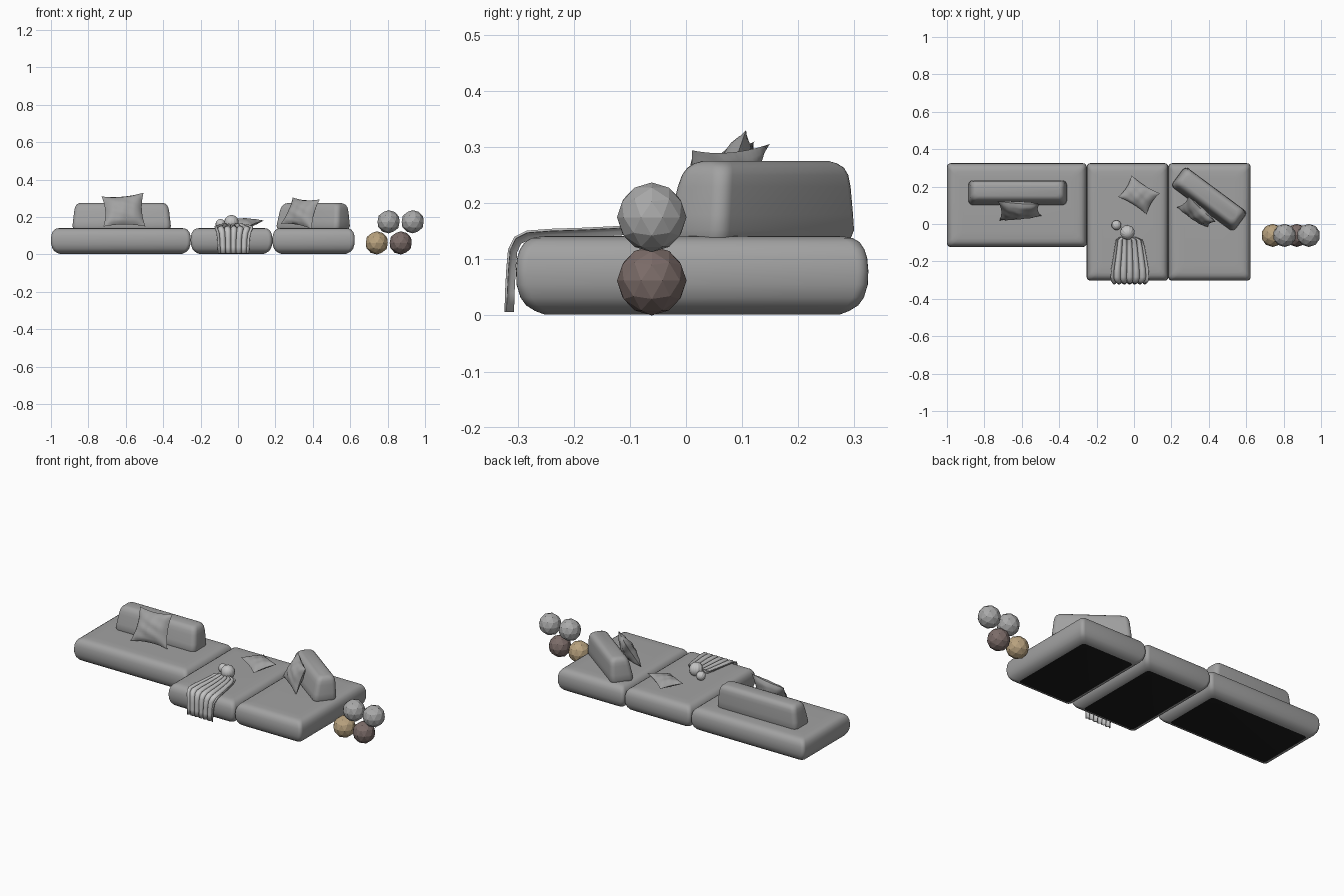
import bpy, bmesh, math
from mathutils import Matrix, Vector

if "Cube" in bpy.data.objects:
    bpy.data.objects.remove(bpy.data.objects["Cube"])


def material(name, rgb):
    m = bpy.data.materials.new(name)
    m.diffuse_color = (*rgb, 1)
    m.use_nodes = True
    m.node_tree.nodes["Principled BSDF"].inputs["Base Color"].default_value = m.diffuse_color
    return m


FABRIC = material("grey fabric", (0.36, 0.36, 0.36))
BASE = material("black underside", (0.012, 0.012, 0.012))
KNIT = material("pale knit", (0.55, 0.55, 0.55))
TAN = material("tan sample", (0.48, 0.36, 0.21))
BROWN = material("brown sample", (0.20, 0.15, 0.14))
GREY = material("light grey sample", (0.40, 0.40, 0.40))


def finish(bm, name, mats, angle=50, matrix=None):
    bmesh.ops.recalc_face_normals(bm, faces=bm.faces)
    me = bpy.data.meshes.new(name)
    bm.to_mesh(me)
    bm.free()
    ob = bpy.data.objects.new(name, me)
    bpy.context.collection.objects.link(ob)
    for m in mats:
        me.materials.append(m)
    if matrix:
        ob.matrix_world = matrix
    if angle:
        bpy.ops.object.select_all(action='DESELECT')
        ob.select_set(True)
        bpy.context.view_layer.objects.active = ob
        bpy.ops.object.shade_smooth_by_angle(angle=math.radians(angle))
    return ob


def cushion(name, hx, hy, rings, radius, mats, matrix):
    """Stack of rounded rectangles; each ring is (inset, z, shift in y)."""
    bm = bmesh.new()
    loops = []
    for inset, z, shift in rings:
        loop = []
        for k, (sx, sy) in enumerate(((1, 1), (-1, 1), (-1, -1), (1, -1))):
            cx, cy = sx * (hx - inset - radius), sy * (hy - inset - radius)
            for i in range(6):
                a = math.pi / 2 * (k + i / 5)
                loop.append(bm.verts.new((cx + radius * math.cos(a),
                                          cy + radius * math.sin(a) + shift, z)))
        loops.append(loop)
    n = len(loops[0])
    for a, b in zip(loops, loops[1:]):
        for i in range(n):
            bm.faces.new((a[i], a[(i + 1) % n], b[(i + 1) % n], b[i]))
    bottom = bm.faces.new(loops[0][::-1])
    bm.faces.new(loops[-1])
    if len(mats) > 1:
        bottom.material_index = 1
    return finish(bm, name, mats, 50, matrix)


def pillow(name, w, h, t, matrix):
    """Pinched square pillow with soft wrinkles running to the corners."""
    bm = bmesh.new()
    N = 16
    sides = []
    for s in (1, -1):
        g = {}
        for i in range(N + 1):
            for j in range(N + 1):
                if s < 0 and (i in (0, N) or j in (0, N)):
                    g[i, j] = sides[0][i, j]
                    continue
                u, v = 2 * i / N - 1, 2 * j / N - 1
                x = u * w / 2 * (1 - 0.13 * (1 - v * v))
                y = v * h / 2 * (1 - 0.13 * (1 - u * u))
                puff = ((1 - u * u) * (1 - v * v)) ** 0.55
                wrinkle = 1 + 0.12 * math.sin(7 * u + 4 * v) * math.sin(5 * v - 3 * u)
                z = s * t / 2 * puff * wrinkle + 0.05 * w * u * v
                g[i, j] = bm.verts.new((x, y, z))
        sides.append(g)
        for i in range(N):
            for j in range(N):
                bm.faces.new((g[i, j], g[i + 1, j], g[i + 1, j + 1], g[i, j + 1]))
    return finish(bm, name, [FABRIC], 60, matrix)


def pose(x, y, z, yaw=0, tilt=0, roll=0):
    r = math.radians
    return (Matrix.Translation((x, y, z)) @ Matrix.Rotation(r(yaw), 4, 'Z')
            @ Matrix.Rotation(r(tilt), 4, 'X') @ Matrix.Rotation(r(roll), 4, 'Z'))


# Seat modules with dark underside
seat_rings = [(0.050, 0.002, 0), (0.034, 0.008, 0), (0.018, 0.018, 0), (0.008, 0.032, 0),
              (0.001, 0.055, 0), (0, 0.08, 0), (0.002, 0.102, 0), (0.007, 0.118, 0),
              (0.016, 0.131, 0), (0.028, 0.138, 0), (0.045, 0.141, 0), (0.08, 0.142, 0)]
for name, x0, x1, y0 in (("left_seat", -1.0, -0.253, -0.123),
                         ("middle_seat", -0.253, 0.184, -0.303),
                         ("right_seat", 0.184, 0.624, -0.303)):
    cushion(name, (x1 - x0) / 2, (0.325 - y0) / 2, seat_rings, 0.02, [FABRIC, BASE],
            pose((x0 + x1) / 2, (0.325 + y0) / 2, 0))

# Back rests, leaning slightly backward
back_rings = [(0.004, 0.138, 0), (0, 0.152, 0), (0.003, 0.18, 0.003), (0.009, 0.23, 0.008),
              (0.013, 0.25, 0.010), (0.019, 0.263, 0.011), (0.028, 0.271, 0.011),
              (0.038, 0.275, 0.011)]
cushion("left_back_rest", 0.263, 0.066, back_rings, 0.026, [FABRIC], pose(-0.622, 0.167, 0))
cushion("right_back_rest", 0.208, 0.066, back_rings, 0.026, [FABRIC],
        pose(0.402, 0.133, 0, -36.5))

# Throw pillows
pillow("left_pillow", 0.225, 0.19, 0.075, pose(-0.612, 0.073, 0.235, 0, 64, 3))
pillow("right_pillow", 0.20, 0.165, 0.07, pose(0.338, 0.058, 0.225, -36, 66, -6))
pillow("flat_pillow", 0.18, 0.135, 0.05, pose(0.027, 0.155, 0.168, -32, 4))

# Pleated blanket: (y, z, half width, centre x), draped over the front edge
path = [(-0.070, 0.158, 0.045, -0.033), (-0.085, 0.154, 0.072, -0.025),
        (-0.12, 0.151, 0.080, -0.023), (-0.18, 0.148, 0.090, -0.022),
        (-0.24, 0.146, 0.100, -0.022), (-0.282, 0.143, 0.103, -0.022),
        (-0.300, 0.134, 0.100, -0.022), (-0.309, 0.115, 0.092, -0.023),
        (-0.312, 0.08, 0.087, -0.024), (-0.314, 0.04, 0.085, -0.024),
        (-0.315, 0.006, 0.083, -0.024)]
bm = bmesh.new()
rows = []
M = 60
for k, (y, z, hw, cx) in enumerate(path):
    a, b = path[max(k - 1, 0)], path[min(k + 1, len(path) - 1)]
    d = Vector((0, b[0] - a[0], b[1] - a[1])).normalized()
    normal = Vector((0, d.z, -d.y))
    row = []
    for i in range(M + 1):
        u = 2 * i / M - 1
        fold = 0.0065 * (abs(math.cos(u * math.pi * 3)) ** 0.6 * 2 - 1)
        row.append(bm.verts.new(Vector((cx + u * hw, y, z)) + normal * fold))
    rows.append(row)
for a, b in zip(rows, rows[1:]):
    for i in range(M):
        bm.faces.new((a[i], a[i + 1], b[i + 1], b[i]))
blanket = finish(bm, "blanket", [KNIT], 60)
solid = blanket.modifiers.new("thickness", 'SOLIDIFY')
solid.thickness = 0.004
solid.offset = 0

# Ribbed pompoms at the gathered end of the blanket
for name, r, loc, turn in (("large_pompom", 0.039, (-0.035, -0.045, 0.172), 25),
                           ("small_pompom", 0.026, (-0.094, -0.006, 0.164), 60)):
    bm = bmesh.new()
    bmesh.ops.create_uvsphere(bm, u_segments=48, v_segments=16, radius=r)
    for v in bm.verts:
        a = math.atan2(v.co.y, v.co.x)
        f = 0.94 + 0.06 * abs(math.cos(6 * a))
        v.co.x *= f
        v.co.y *= f
    finish(bm, name, [KNIT], 60, pose(*loc, 20, turn))

# Faceted colour sample balls
for name, x, z, mat in (("tan_ball", 0.742, 0.062, TAN), ("brown_ball", 0.870, 0.062, BROWN),
                        ("left_grey_ball", 0.805, 0.175, GREY),
                        ("right_grey_ball", 0.934, 0.175, GREY)):
    bm = bmesh.new()
    bmesh.ops.create_icosphere(bm, subdivisions=2, radius=0.062)
    finish(bm, name, [mat], 0, pose(x, -0.061, z))
